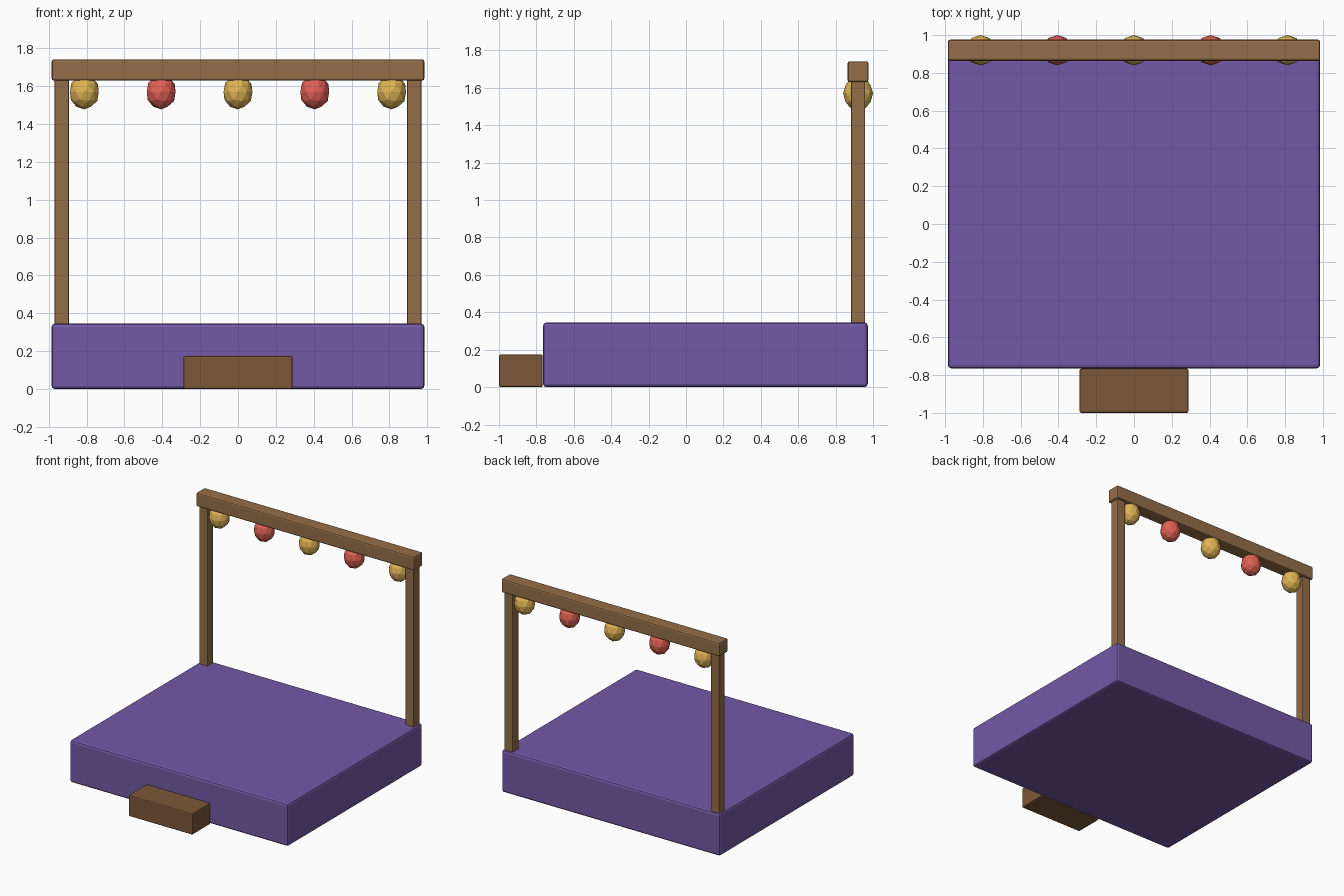
import bpy

if "Cube" in bpy.data.objects:
    bpy.data.objects.remove(bpy.data.objects["Cube"])


def material(name, color):
    mat = bpy.data.materials.new(name)
    mat.diffuse_color = (*color, 1)
    mat.use_nodes = True
    mat.node_tree.nodes["Principled BSDF"].inputs["Base Color"].default_value = mat.diffuse_color
    return mat


PURPLE = material("purple_paint", (0.17, 0.10, 0.38))
WOOD = material("wood", (0.30, 0.155, 0.065))
DARK_WOOD = material("dark_wood", (0.20, 0.095, 0.04))
YELLOW = material("yellow_paper", (0.75, 0.46, 0.09))
RED = material("red_paper", (0.75, 0.12, 0.09))


def box(name, x, y, z, mat, bevel):
    """Bevelled box spanning the given (min, max) ranges."""
    spans = (x, y, z)
    bpy.ops.mesh.primitive_cube_add(size=1, location=[(a + b) / 2 for a, b in spans])
    ob = bpy.context.object
    ob.name = name
    ob.scale = [b - a for a, b in spans]
    bpy.ops.object.transform_apply(location=False, rotation=False, scale=True)
    mod = ob.modifiers.new("soft_edges", 'BEVEL')
    mod.width = bevel
    mod.segments = 2
    ob.data.materials.append(mat)
    return ob


# Platform and front step
box("stage_platform", (-0.985, 0.985), (-0.764, 0.972), (0, 0.345), PURPLE, 0.017)
box("front_step", (-0.288, 0.288), (-1.0, -0.766), (0, 0.174), DARK_WOOD, 0.009)

# Rear frame: two posts and a beam
BACK_Y = 0.92
for side, label in ((-1, "left"), (1, "right")):
    cx = side * 0.931
    box(label + "_post", (cx - 0.038, cx + 0.038), (BACK_Y - 0.038, BACK_Y + 0.038),
        (0.335, 1.65), WOOD, 0.006)
box("top_beam", (-0.985, 0.985), (BACK_Y - 0.056, BACK_Y + 0.056), (1.63, 1.742), WOOD, 0.012)

# Faceted paper lanterns in alternating colours, tucked under the beam
for i in range(5):
    bpy.ops.mesh.primitive_ico_sphere_add(
        subdivisions=2, radius=0.08, location=((i - 2) * 0.406, BACK_Y, 1.57))
    lantern = bpy.context.object
    lantern.name = f"lantern_{i + 1}"
    lantern.scale = (1, 1, 1.15)
    bpy.ops.object.transform_apply(location=False, rotation=False, scale=True)
    lantern.data.materials.append(RED if i % 2 else YELLOW)
